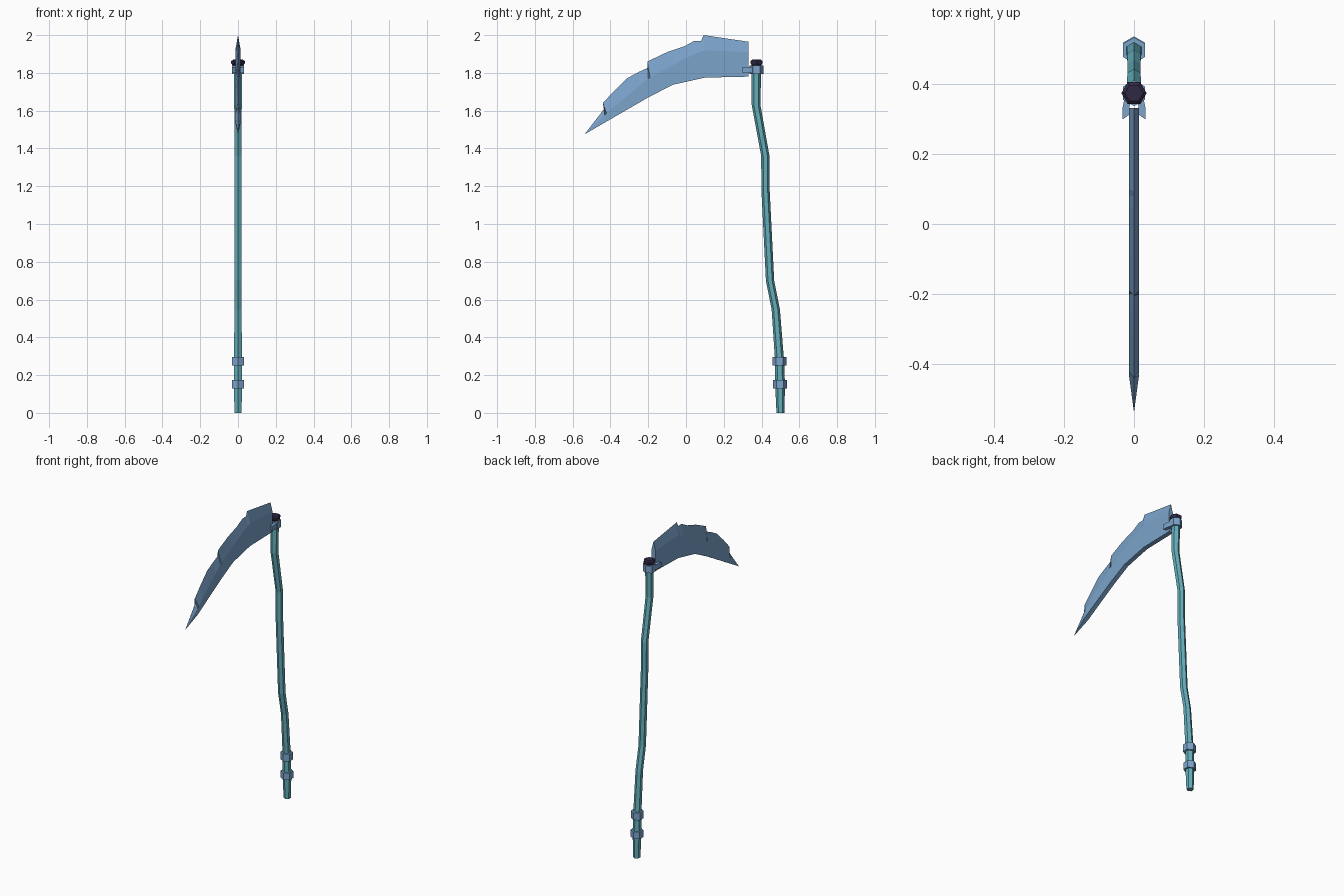
import bpy, bmesh, math

if "Cube" in bpy.data.objects:
    bpy.data.objects.remove(bpy.data.objects["Cube"])


def material(name, rgb):
    m = bpy.data.materials.new(name)
    m.diffuse_color = (*rgb, 1)
    m.use_nodes = True
    m.node_tree.nodes["Principled BSDF"].inputs["Base Color"].default_value = m.diffuse_color
    return m


steel = material("blue_steel", (0.20, 0.37, 0.60))
teal = material("teal_wood", (0.13, 0.43, 0.50))
dark = material("dark_purple", (0.03, 0.022, 0.06))


def finish(bm, name, mat):
    bmesh.ops.recalc_face_normals(bm, faces=bm.faces[:])
    me = bpy.data.meshes.new(name)
    bm.to_mesh(me)
    bm.free()
    me.materials.append(mat)
    ob = bpy.data.objects.new(name, me)
    bpy.context.collection.objects.link(ob)
    return ob


def hex_loft(name, sections, mat, turn=90):
    """Six-sided loft through (y, z, radius) sections."""
    bm = bmesh.new()
    rings = []
    for y, z, r in sections:
        angles = [math.radians(turn + 60 * i) for i in range(6)]
        rings.append([bm.verts.new((r * math.cos(a), y + r * math.sin(a), z)) for a in angles])
    for a, b in zip(rings, rings[1:]):
        for i in range(6):
            j = (i + 1) % 6
            bm.faces.new((a[i], a[j], b[j], b[i]))
    bm.faces.new(rings[0])
    bm.faces.new(rings[-1])
    return finish(bm, name, mat)


def interp(curve, y):
    for (y0, z0), (y1, z1) in zip(curve, curve[1:]):
        if y <= y1:
            return z0 + (z1 - z0) * (y - y0) / (y1 - y0)
    return curve[-1][1]


# Crooked handle
hex_loft("handle", [
    (0.50, 0.0, 0.021), (0.498, 0.15, 0.026), (0.495, 0.28, 0.024),
    (0.475, 0.55, 0.022), (0.445, 0.70, 0.022), (0.421, 1.18, 0.022),
    (0.420, 1.36, 0.022), (0.371, 1.63, 0.023), (0.373, 1.84, 0.025)], teal)

# Lower bands and top collar
for name, y, z0, z1 in (("lower_band", 0.498, 0.13, 0.175),
                        ("upper_band", 0.495, 0.25, 0.297),
                        ("collar", 0.373, 1.793, 1.84)):
    hex_loft(name, [(y, z0, 0.037), (y, z1, 0.037)], steel)

# End cap
hex_loft("end_cap", [(0.373, 1.835, 0.025), (0.373, 1.85, 0.036),
                     (0.373, 1.862, 0.036), (0.373, 1.87, 0.026)], dark, turn=0)

# Prongs clamping the blade on both sides
for side, label in ((-1, "left"), (1, "right")):
    bm = bmesh.new()
    outline = [(0.013, 0.312), (0.033, 0.298), (0.033, 0.33), (0.026, 0.362), (0.006, 0.362), (0.013, 0.335)]
    low = [bm.verts.new((side * x, y, 1.799)) for x, y in outline]
    face = bm.faces.new(low)
    ext = bmesh.ops.extrude_face_region(bm, geom=[face])
    bmesh.ops.translate(bm, vec=(0, 0, 0.032),
                        verts=[g for g in ext["geom"] if isinstance(g, bmesh.types.BMVert)])
    finish(bm, label + "_prong", steel)

# Blade: nicked sharp back, thick ridge, flat inner edge
top = [(-0.425, 1.62), (-0.44, 1.64), (-0.385, 1.70), (-0.315, 1.77), (-0.25, 1.805),
       (-0.195, 1.83), (-0.205, 1.86), (-0.10, 1.91), (-0.01, 1.94), (0.045, 1.97),
       (0.08, 1.97), (0.093, 2.0), (0.33, 1.965)]
station = [-0.43, -0.42, -0.38, -0.315, -0.25, -0.20, -0.19, -0.07, -0.01, 0.045, 0.08, 0.10, 0.33]
ridge = [(-0.537, 1.475), (-0.40, 1.605), (-0.20, 1.77), (0.02, 1.89), (0.10, 1.92), (0.33, 1.91)]
inner = [(-0.537, 1.475), (-0.20, 1.67), (-0.07, 1.737), (0.10, 1.775), (0.33, 1.78)]
T = 0.0145
bm = bmesh.new()
rows = []
for (ty, tz), y in zip(top, station):
    zr, zi = interp(ridge, y), interp(inner, y)
    pts = [(0, ty, tz), (T, y, zr), (T, y, zi), (-T, y, zi), (-T, y, zr)]
    rows.append([bm.verts.new(p) for p in pts])
for a, b in zip(rows, rows[1:]):
    for i in range(5):
        j = (i + 1) % 5
        bm.faces.new((a[i], a[j], b[j], b[i]))
tip = bm.verts.new((0, -0.537, 1.475))
for i in range(5):
    bm.faces.new((rows[0][i], rows[0][(i + 1) % 5], tip))
bm.faces.new(rows[-1])
finish(bm, "blade", steel)
